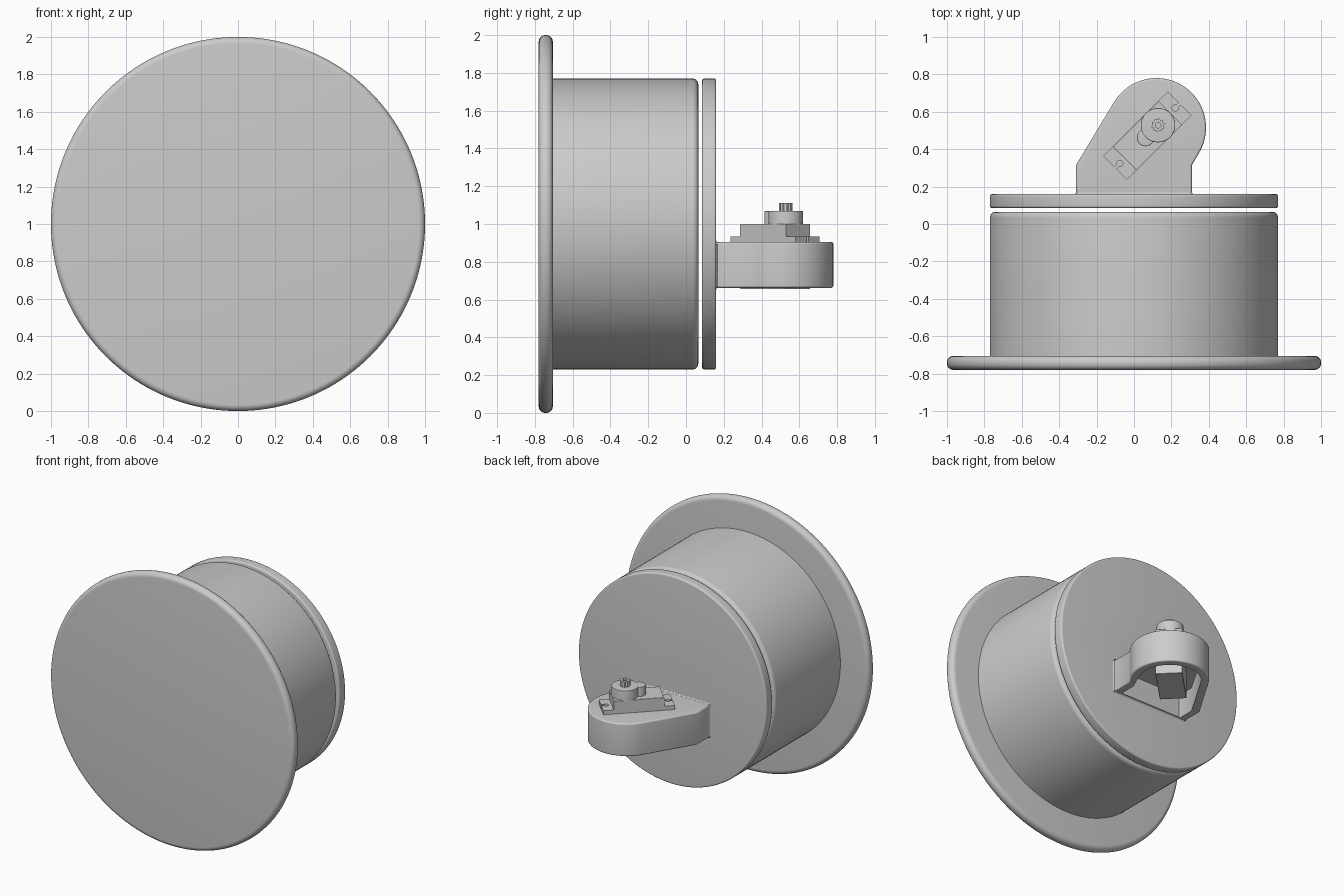
import bpy, bmesh, math
from mathutils import Vector, Matrix

cube = bpy.data.objects.get("Cube")
if cube:
    bpy.data.objects.remove(cube, do_unlink=True)

grey = bpy.data.materials.new("plain grey")
grey.use_nodes = True
grey.diffuse_color = (0.6, 0.6, 0.6, 1)
grey.node_tree.nodes["Principled BSDF"].inputs["Base Color"].default_value = (0.6, 0.6, 0.6, 1)


def finish(bm, name):
    bmesh.ops.recalc_face_normals(bm, faces=bm.faces)
    mesh = bpy.data.meshes.new(name)
    bm.to_mesh(mesh)
    bm.free()
    mesh.materials.append(grey)
    ob = bpy.data.objects.new(name, mesh)
    bpy.context.collection.objects.link(ob)
    return ob


def activate(ob):
    bpy.ops.object.select_all(action='DESELECT')
    ob.select_set(True)
    bpy.context.view_layer.objects.active = ob


def smooth(ob):
    activate(ob)
    bpy.ops.object.shade_smooth_by_angle(angle=math.radians(32))


def prism(name, points, low, high, round_low=0, round_high=0, matrix=Matrix()):
    """Extrude an outline from low to high and round its end rims."""
    bm = bmesh.new()
    base = bm.faces.new([bm.verts.new((x, y, low)) for x, y in points])
    grown = bmesh.ops.extrude_face_region(bm, geom=[base], use_keep_orig=True)["geom"]
    bmesh.ops.translate(bm, vec=(0, 0, high - low),
                        verts=[g for g in grown if isinstance(g, bmesh.types.BMVert)])
    bmesh.ops.recalc_face_normals(bm, faces=bm.faces)
    for level, size in ((low, round_low), (high, round_high)):
        if size:
            rim = [e for e in bm.edges if all(abs(v.co.z - level) < 1e-5 for v in e.verts)]
            bmesh.ops.bevel(bm, geom=rim, offset=size, segments=6, profile=0.5, affect='EDGES')
    bm.transform(matrix)
    return finish(bm, name)


def arc(cx, cy, r, start, end, steps):
    return [(cx + r * math.cos(start + (end - start) * i / steps),
             cy + r * math.sin(start + (end - start) * i / steps)) for i in range(steps + 1)]


def circle(cx, cy, r, steps):
    return arc(cx, cy, r, 0, math.tau, steps)[:-1]


def rect(x0, y0, x1, y1):
    return [(x0, y0), (x1, y0), (x1, y1), (x0, y1)]


def cut(ob, *cutters):
    for cutter in cutters:
        cutter.hide_render = True
        activate(ob)
        mod = ob.modifiers.new("cut", 'BOOLEAN')
        mod.operation, mod.solver, mod.object = 'DIFFERENCE', 'EXACT', cutter
        bpy.ops.object.modifier_apply(modifier=mod.name)
        bpy.data.objects.remove(cutter, do_unlink=True)


# Local z points to the back (+y), local y points up
to_back = Matrix.Translation((0, 0, 1)) @ Matrix(((1, 0, 0, 0), (0, 0, 1, 0), (0, 1, 0, 0), (0, 0, 0, 1)))

# Front flange, drum and separate rear lid
smooth(prism("front_flange", circle(0, 0, 1, 160), -0.78, -0.705, 0.034, 0.034, to_back))
smooth(prism("drum", circle(0, 0, 0.77, 160), -0.72, 0.065, 0, 0.03, to_back))
lid = prism("rear_lid", circle(0, 0, 0.77, 160), 0.085, 0.16, 0.012, 0.012, to_back)

# Double-armed recess in the lid
half = math.pi / 2
horn = (arc(0.235, 0, 0.027, -half, half, 12) + arc(0, 0, 0.06, math.radians(40), math.radians(140), 12)
        + arc(-0.235, 0, 0.027, half, 3 * half, 12)
        + arc(0, 0, 0.06, math.radians(220), math.radians(320), 12))
cut(lid, prism("horn_cutter", horn, 0.11, 0.2, matrix=to_back))
smooth(lid)


def bracket_outline(r, side, base, shoulder):
    """Base block running tangentially into a round end."""
    c = Vector((0.12, 0.515))

    def tangent(x, sign):
        d = Vector((x, shoulder)) - c
        return math.atan2(d.y, d.x) + sign * math.acos(r / d.length)
    return ([(-side, shoulder), (-side, base), (side, base), (side, shoulder)]
            + arc(c.x, c.y, r, tangent(side, 1), tangent(-side, -1) + math.tau, 56))


# Hollow bracket, open underneath
bracket = prism("servo_bracket", bracket_outline(0.265, 0.31, 0.15, 0.315), 0.662, 0.905, 0.012, 0.012)
cut(bracket, prism("pocket_cutter", bracket_outline(0.21, 0.255, 0.165, 0.295), 0.6, 0.84))
smooth(bracket)

# Small concave fillet strips where the bracket meets the lid
for name, place in (("top_fillet", Matrix.Translation((0, 0.158, 0.903))),
                    ("bottom_fillet", Matrix.Translation((0, 0.158, 0.664)) @ Matrix.Scale(-1, 4, (0, 0, 1)))):
    turn = Matrix(((0, 0, 1, 0), (1, 0, 0, 0), (0, 1, 0, 0), (0, 0, 0, 1)))
    strip = [(0, 0)] + arc(0.018, 0.018, 0.018, 3 * half, math.pi, 6)
    smooth(prism(name, strip, -0.31, 0.31, matrix=place @ turn))
for name, sign in (("left_fillet", 1), ("right_fillet", -1)):
    strip = [(sign * (0.308 + x), 0.158 + y)
             for x, y in [(0, 0)] + arc(0.018, 0.018, 0.018, 3 * half, math.pi, 6)]
    smooth(prism(name, strip, 0.67, 0.895))

# Servo, lying diagonally; local x runs along its length
servo = Matrix.Translation((0.072, 0.472, 0)) @ Matrix.Rotation(math.radians(45), 4, 'Z')
prism("servo_body", rect(-0.172, -0.09, 0.172, 0.09), 0.655, 1.0, 0.004, 0.004, servo)

# Mounting tabs with slotted screw holes
tabs = prism("servo_tabs", rect(-0.243, -0.09, 0.243, 0.09), 0.9, 0.935, matrix=servo)
for s in (-1, 1):
    cut(tabs, prism("hole_cutter", circle(s * 0.21, 0, 0.017, 20), 0.86, 1, matrix=servo),
        prism("slit_cutter", rect(s * 0.228 - 0.022, -0.008, s * 0.228 + 0.022, 0.008), 0.87, 0.99, matrix=servo))

# Gear housing and splined output shaft
smooth(prism("gear_housing", circle(0.08, 0, 0.092, 48), 0.99, 1.07, 0, 0.004, servo))
smooth(prism("small_gear_housing", circle(-0.015, 0, 0.046, 32), 0.99, 1.068, 0, 0.004, servo))
spline = [(0.08 + r * math.cos(math.tau * i / 40), r * math.sin(math.tau * i / 40))
          for i in range(40) for r in [0.036 if i % 4 < 2 else 0.031]]
shaft = prism("output_shaft", spline, 1.06, 1.11, matrix=servo)
cut(shaft, prism("screw_hole_cutter", circle(0.08, 0, 0.015, 20), 1.08, 1.13, matrix=servo))
